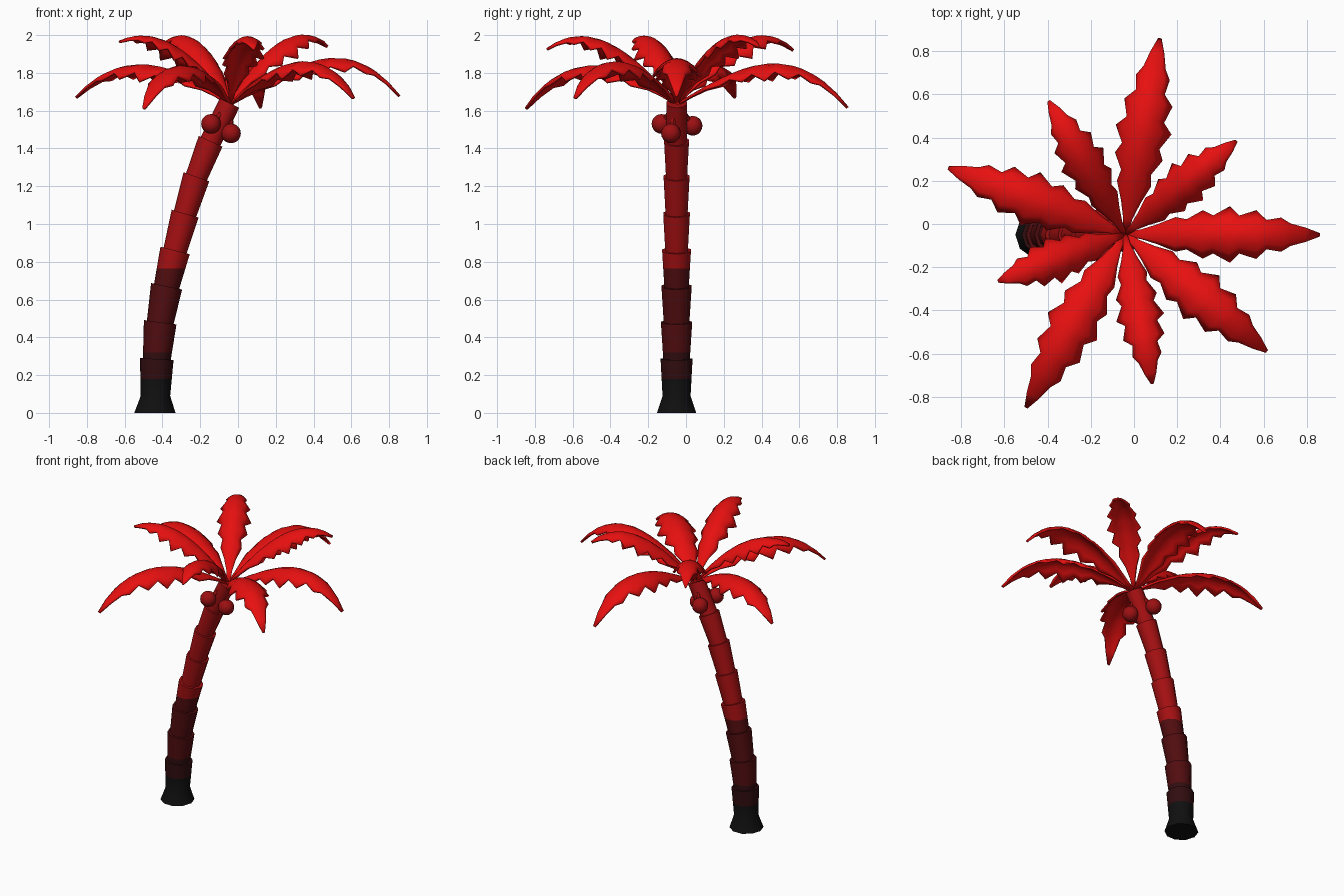
import bpy, bmesh, math
from mathutils import Vector

if "Cube" in bpy.data.objects:
    bpy.data.objects.remove(bpy.data.objects["Cube"])


def material(name, rgb):
    m = bpy.data.materials.new(name)
    m.diffuse_color = (*rgb, 1)
    m.use_nodes = True
    m.node_tree.nodes["Principled BSDF"].inputs["Base Color"].default_value = m.diffuse_color
    return m


LEAF = material("bright red", (0.80, 0.005, 0.005))
TRUNK = material("trunk red", (0.38, 0.005, 0.006))
DARK = material("dark red", (0.085, 0.004, 0.005))
DARKER = material("darkest red", (0.032, 0.004, 0.005))
BLACK = material("near black", (0.005, 0.005, 0.005))
NUT = material("nut red", (0.33, 0.005, 0.006))


def finish(name, bm, mats, angle):
    bmesh.ops.recalc_face_normals(bm, faces=bm.faces)
    me = bpy.data.meshes.new(name)
    bm.to_mesh(me)
    bm.free()
    for m in mats:
        me.materials.append(m)
    me.shade_smooth()
    me.set_sharp_from_angle(angle=math.radians(angle))
    ob = bpy.data.objects.new(name, me)
    bpy.context.collection.objects.link(ob)
    return ob


def tube(bm, rings, sides):
    """Closed tube through (centre, axis, radius) rings."""
    loops = []
    for c, axis, r in rings:
        axis = axis.normalized()
        v = Vector((0, 1, 0))
        u = v.cross(axis).normalized()
        v = axis.cross(u)
        loops.append([bm.verts.new(c + r * (u * math.cos(a) + v * math.sin(a)))
                      for a in (2 * math.pi * i / sides for i in range(sides))])
    for a, b in zip(loops, loops[1:]):
        for i in range(sides):
            j = (i + 1) % sides
            bm.faces.new((a[i], a[j], b[j], b[i]))
    bm.faces.new(loops[0][::-1])
    bm.faces.new(loops[-1])


# Trunk: stacked flaring segments along a leaning curve
CY = -0.05
tops = [(-.43, .285, .089), (-.412, .48, .087), (-.378, .67, .084), (-.333, .86, .08),
        (-.28, 1.055, .074), (-.22, 1.25, .072), (-.145, 1.438, .069), (-.045, 1.64, .057)]
pts = [Vector((-.44, CY, 0))] + [Vector((x, CY, z)) for x, z, r in tops]
axes = [Vector((0, 0, 1))]
for i in range(1, len(pts)):
    axes.append(pts[min(i + 1, len(pts) - 1)] - pts[i - 1])
bm = bmesh.new()
tube(bm, [(pts[0], axes[0], .109), (Vector((-.437, CY, .09)), axes[0], .078),
          (pts[1], axes[1], tops[0][2])], 10)
for i in range(1, len(tops)):
    r = tops[i][2]
    tube(bm, [(pts[i] - axes[i].normalized() * .01, axes[i], r * (.84 if i < 7 else 1)),
              (pts[i + 1], axes[i + 1], r)], 10)
# Colour bands cut at fixed heights
BANDS = (.18, .32, .765)
for z in BANDS:
    bmesh.ops.bisect_plane(bm, geom=bm.verts[:] + bm.edges[:] + bm.faces[:],
                           plane_co=(0, 0, z), plane_no=(0, 0, 1))
for f in bm.faces:
    f.material_index = sum(f.calc_center_median().z > z for z in BANDS)
finish("trunk", bm, [BLACK, DARKER, DARK, TRUNK], 40)

# Nuts hanging on short stems
CROWN = Vector((-.042, -.047, 1.64))
for i, c in enumerate([(-.143, -.13, 1.53), (-.037, -.08, 1.48), (-.135, .035, 1.52)]):
    c = Vector(c)
    bm = bmesh.new()
    bmesh.ops.create_uvsphere(bm, u_segments=16, v_segments=10, radius=.052)
    bmesh.ops.translate(bm, verts=bm.verts, vec=c)
    finish(f"nut_{i + 1}", bm, [NUT], 40)
    bm = bmesh.new()
    top = c.lerp(CROWN, .85)
    tube(bm, [(c, top - c, .014), (top, top - c, .014)], 6)
    finish(f"nut_stem_{i + 1}", bm, [TRUNK], 30)


def curve(t, knots):
    """Smooth cubic through four (t, height) knots."""
    total = 0
    for i, (ti, zi) in enumerate(knots):
        w = zi
        for j, (tj, _) in enumerate(knots):
            if i != j:
                w *= (t - tj) / (ti - tj)
        total += w
    return total


# Serrated frond outline: (distance along the frond, half width)
OUTLINE = [(0, .012), (.08, .022), (.16, .045), (.25, .08), (.31, .07), (.385, .112),
           (.445, .088), (.53, .131), (.585, .088), (.68, .113), (.73, .068),
           (.81, .079), (.855, .052), (.93, .033), (1, .008)]
ACROSS = (-1, -.67, -.33, 0, .33, .67, 1)


def frond(name, tip, mid_z, high):
    out = Vector((tip[0] - CROWN.x, tip[1] - CROWN.y, 0))
    length = out.length
    out.normalize()
    side = Vector((-out.y, out.x, 0))
    width = .86 if high else 1
    knots = [(0, 0), (.25, .185 if high else .13),
             (.6 if high else .55, mid_z - CROWN.z), (1, tip[2] - CROWN.z)]
    bm = bmesh.new()
    rows = []
    for t, w in OUTLINE:
        slope = (curve(t + .01, knots) - curve(t - .01, knots)) / (.02 * length)
        normal = (Vector((0, 0, 1)) - out * slope * .5).normalized()
        mid = CROWN + out * t * length + Vector((0, 0, curve(t, knots)))
        # The blade arches down on both sides of the midrib
        rows.append([bm.verts.new(mid + side * u * w * width - normal * 5 * (u * w) ** 2)
                     for u in ACROSS])
    for a, b in zip(rows, rows[1:]):
        for i in range(len(ACROSS) - 1):
            bm.faces.new((a[i], b[i], b[i + 1], a[i + 1]))
    ob = finish(name, bm, [LEAF], 50)
    if sum(p.normal.z for p in ob.data.polygons) < 0:
        ob.data.flip_normals()
    mod = ob.modifiers.new("thickness", 'SOLIDIFY')
    mod.thickness = .014
    mod.offset = -1


# Five long drooping fronds, then four shorter raised ones
for i, (x, y, z, mid) in enumerate([(.12, .86, 1.62, 1.85), (.86, -.05, 1.68, 1.875),
                                    (.615, -.59, 1.67, 1.86), (-.5, -.85, 1.615, 1.84),
                                    (-.86, .26, 1.675, 1.845)]):
    frond(f"lower_frond_{i + 1}", (x, y, z), mid, False)
for i, (x, y, z, mid) in enumerate([(.475, .385, 1.945, 1.985), (.085, -.74, 1.93, 1.98),
                                    (-.63, -.265, 1.97, 1.975), (-.395, .57, 1.925, 1.985)]):
    frond(f"upper_frond_{i + 1}", (x, y, z), mid, True)
